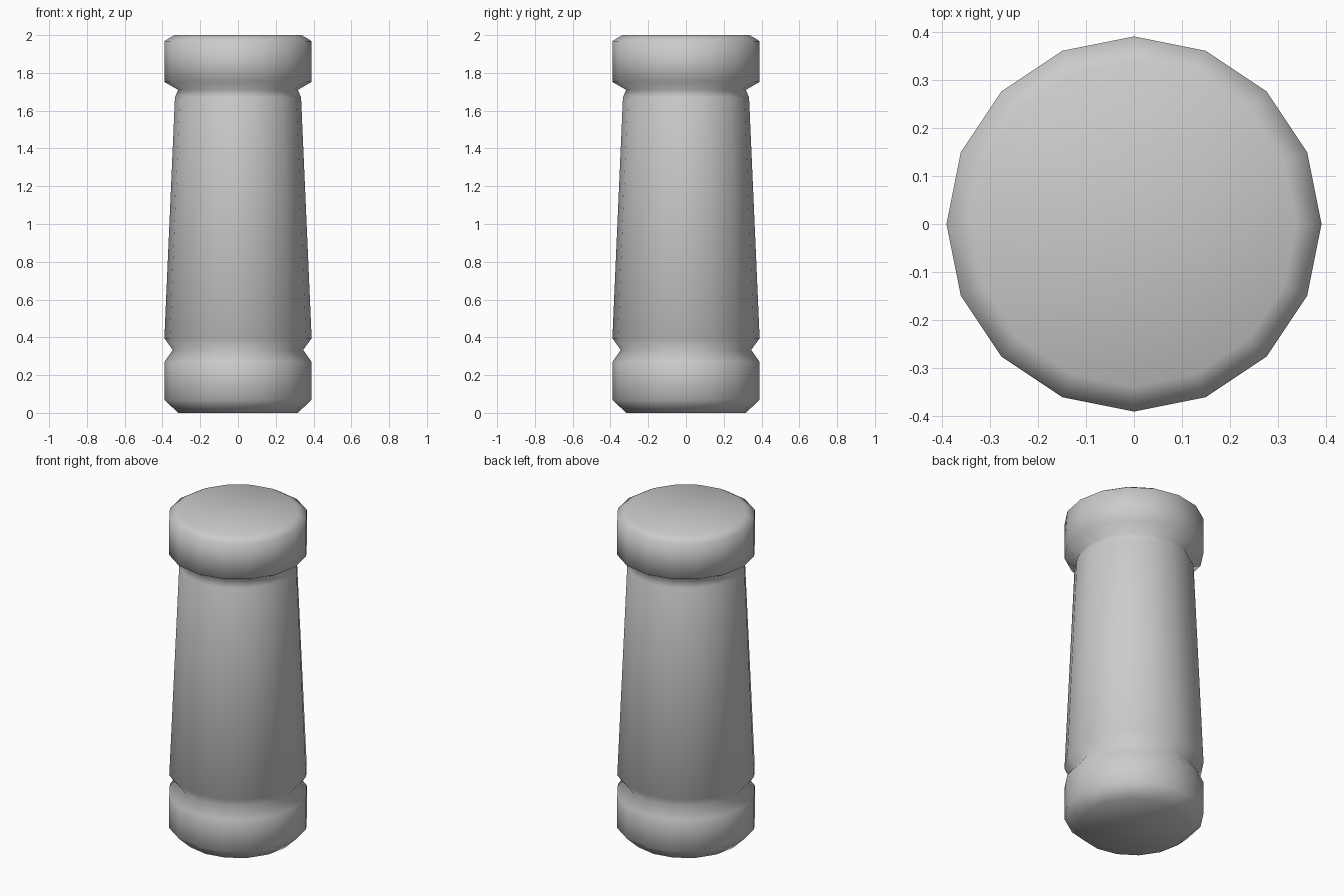
import bpy, bmesh
from math import cos, sin, tau

if "Cube" in bpy.data.objects:
    bpy.data.objects.remove(bpy.data.objects["Cube"])

SIDES = 16

# Silhouette as (radius, height), bottom to top
profile = [
    (0.317, 0.0), (0.39, 0.07), (0.39, 0.27),    # base band
    (0.345, 0.333),                              # lower groove
    (0.39, 0.395), (0.334, 1.67),                # tapered shaft
    (0.317, 1.71),                               # neck
    (0.39, 1.752), (0.39, 1.968), (0.338, 2.0),  # top band
]

# Lathe the silhouette into a closed 16-sided post
bm = bmesh.new()
rings = [[bm.verts.new((r * cos(tau * i / SIDES), r * sin(tau * i / SIDES), z))
          for i in range(SIDES)] for r, z in profile]
for low, high in zip(rings, rings[1:]):
    for i in range(SIDES):
        j = (i + 1) % SIDES
        bm.faces.new((low[i], low[j], high[j], high[i]))

# Bottom and top caps
bm.faces.new(rings[0][::-1])
bm.faces.new(rings[-1])

# Soft shading over the whole post
for face in bm.faces:
    face.smooth = True

mesh = bpy.data.meshes.new("post")
bm.to_mesh(mesh)
bm.free()
post = bpy.data.objects.new("post", mesh)
bpy.context.collection.objects.link(post)
